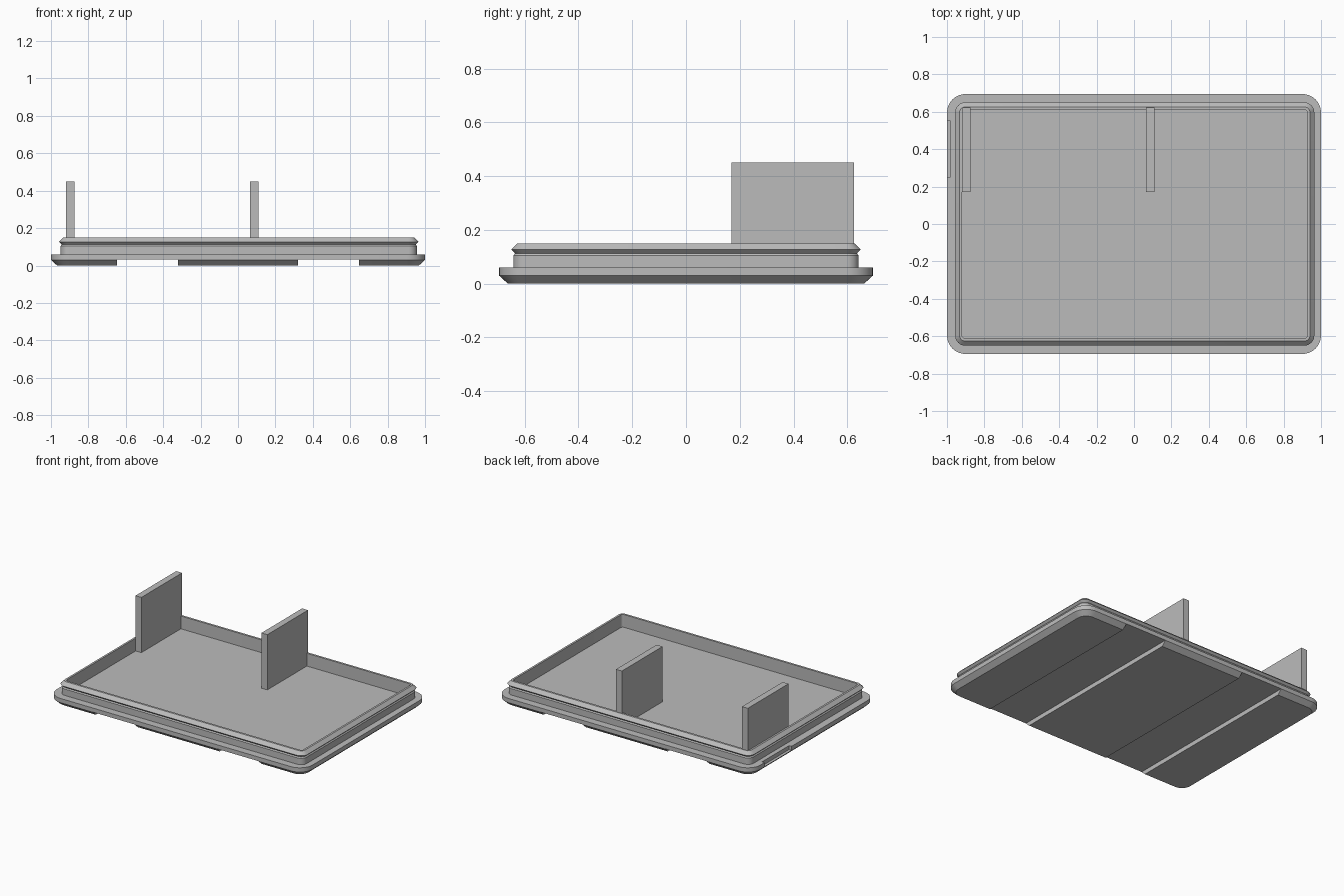
import bpy, bmesh, math
from mathutils import Vector

if "Cube" in bpy.data.objects:
    bpy.data.objects.remove(bpy.data.objects["Cube"], do_unlink=True)

grey = bpy.data.materials.new("plain grey")
grey.use_nodes = True
COLOUR = (0.5, 0.5, 0.5, 1)
grey.diffuse_color = COLOUR
grey.node_tree.nodes["Principled BSDF"].inputs["Base Color"].default_value = COLOUR


def make_object(name, bm):
    bmesh.ops.recalc_face_normals(bm, faces=bm.faces)
    mesh = bpy.data.meshes.new(name)
    bm.to_mesh(mesh)
    bm.free()
    mesh.materials.append(grey)
    obj = bpy.data.objects.new(name, mesh)
    bpy.context.collection.objects.link(obj)
    return obj


def box(name, low, high):
    low, high = Vector(low), Vector(high)
    bm = bmesh.new()
    bmesh.ops.create_cube(bm, size=1)
    bmesh.ops.scale(bm, vec=high - low, verts=bm.verts)
    bmesh.ops.translate(bm, vec=(low + high) / 2, verts=bm.verts)
    return make_object(name, bm)


def rounded_loop(bm, half_x, half_y, radius, z, shift, steps=8):
    verts = []
    for corner, (sx, sy) in enumerate([(1, 1), (-1, 1), (-1, -1), (1, -1)]):
        for i in range(steps + 1):
            a = (corner + i / steps) * math.pi / 2
            verts.append(bm.verts.new((shift + sx * (half_x - radius) + radius * math.cos(a),
                                       sy * (half_y - radius) + radius * math.sin(a), z)))
    return verts


# Tray: chamfered base plate, grooved rim, then down to the recessed floor
# Each section is half x, half y, corner radius, height, x shift
sections = [
    (0.967, 0.662, 0.067, 0, 0),
    (1, 0.695, 0.1, 0.03, 0),
    (1, 0.695, 0.1, 0.06, 0),
    (0.952, 0.642, 0.045, 0.06, 0.004),
    (0.952, 0.642, 0.045, 0.105, 0.004),
    (0.946, 0.636, 0.04, 0.113, 0.004),
    (0.96, 0.65, 0.053, 0.127, 0.004),
    (0.937, 0.626, 0.03, 0.15, 0.004),
    (0.923, 0.611, 0.015, 0.15, 0.004),
    (0.923, 0.611, 0.015, 0.06, 0.004),
]
bm = bmesh.new()
loops = [rounded_loop(bm, *s) for s in sections]
for a, b in zip(loops, loops[1:]):
    for i in range(len(a)):
        j = (i + 1) % len(a)
        bm.faces.new((a[i], a[j], b[j], b[i]))
bm.faces.new(loops[0])
bm.faces.new(loops[-1])
tray = make_object("tray", bm)

# Two channels under the base and a finger notch in the side
cutters = [
    box("left_channel_cutter", (0.32, -1, -0.1), (0.647, 1, 0.031)),
    box("right_channel_cutter", (-0.647, -1, -0.1), (-0.32, 1, 0.031)),
    box("notch_cutter", (-1.1, 0.25, 0.032), (-0.98, 0.55, 0.1)),
]
bpy.context.view_layer.objects.active = tray
for cutter in cutters:
    mod = tray.modifiers.new(cutter.name, "BOOLEAN")
    mod.operation = "DIFFERENCE"
    mod.solver = "EXACT"
    mod.object = cutter
    bpy.ops.object.modifier_apply(modifier=mod.name)
    bpy.data.objects.remove(cutter, do_unlink=True)

bpy.ops.object.select_all(action="DESELECT")
tray.select_set(True)
bpy.ops.object.shade_smooth_by_angle(angle=math.radians(25))

# Upright tabs standing on the floor against the back wall
for name, x in [("right_tab", -0.92), ("middle_tab", 0.064)]:
    box(name, (x, 0.17, 0.055), (x + 0.046, 0.624, 0.45))
